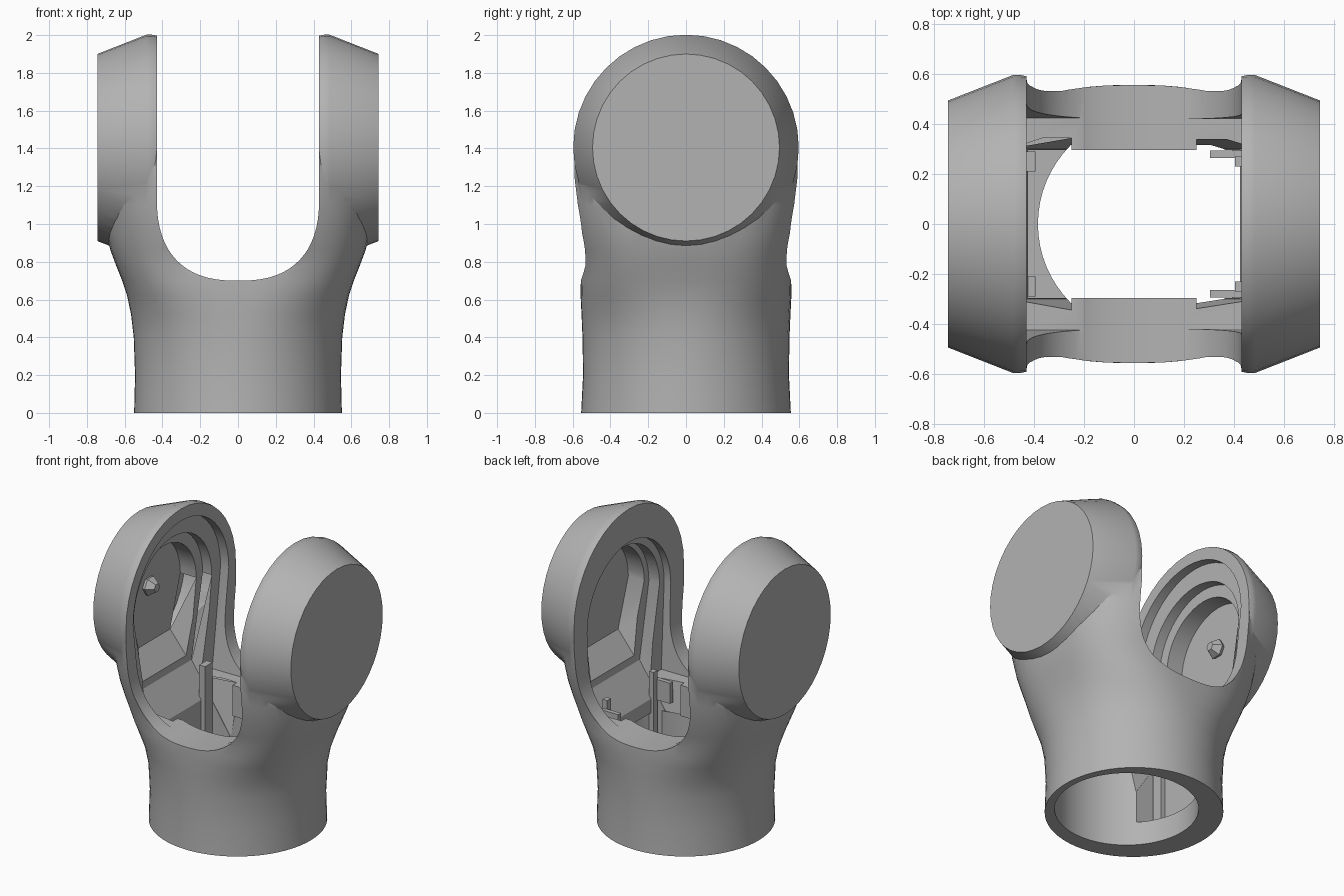
import bpy, bmesh
from math import cos, sin, pi

cube = bpy.data.objects.get("Cube")
if cube:
    bpy.data.objects.remove(cube, do_unlink=True)

grey = bpy.data.materials.new("cast_grey")
grey.use_nodes = True
grey.diffuse_color = (0.45, 0.45, 0.45, 1)
grey.node_tree.nodes["Principled BSDF"].inputs["Base Color"].default_value = (0.45, 0.45, 0.45, 1)


def loft(name, rings):
    """Closed solid through rings of equal point count."""
    bm = bmesh.new()
    rows = [[bm.verts.new(p) for p in ring] for ring in rings]
    n = len(rows[0])
    for a, b in zip(rows, rows[1:]):
        for i in range(n):
            j = (i + 1) % n
            bm.faces.new((a[i], a[j], b[j], b[i]))
    bm.faces.new(rows[0])
    bm.faces.new(rows[-1])
    bmesh.ops.recalc_face_normals(bm, faces=bm.faces)
    mesh = bpy.data.meshes.new(name)
    bm.to_mesh(mesh)
    bm.free()
    mesh.materials.append(grey)
    ob = bpy.data.objects.new(name, mesh)
    bpy.context.collection.objects.link(ob)
    return ob


def power(v, e):
    return abs(v) ** e * (1 if v >= 0 else -1)


def oval(z, rx, ry, n=2.0, cx=0.0, count=64):
    """Horizontal superellipse section."""
    ang = [2 * pi * i / count for i in range(count)]
    return [(cx + rx * power(cos(a), 2 / n), ry * power(sin(a), 2 / n), z) for a in ang]


def disc(x, r, zc=1.405, count=40):
    ang = [2 * pi * i / count for i in range(count)]
    return [(x, r * cos(a), zc + r * sin(a)) for a in ang]


def arch(x, r, zc, foot, z_foot):
    """Round-topped outline standing on a narrower foot."""
    top = [(x, r * cos(pi * i / 24), zc + r * sin(pi * i / 24)) for i in range(25)]
    return top + [(x, -foot, z_foot), (x, foot, z_foot)]


def box(name, x0, x1, y0, y1, z0, z1):
    return loft(name, [[(x0, y0, z), (x1, y0, z), (x1, y1, z), (x0, y1, z)] for z in (z0, z1)])


def combine(target, tool, operation):
    mod = target.modifiers.new("combine", "BOOLEAN")
    mod.operation = operation
    mod.solver = "EXACT"
    mod.object = tool
    bpy.context.view_layer.objects.active = target
    bpy.ops.object.modifier_apply(modifier=mod.name)
    bpy.data.objects.remove(tool, do_unlink=True)


# Flared body, round at the base and widening into the arms
sections = [
    (0, .55, .555, 2), (.2, .545, .545, 2), (.4, .552, .548, 2.05),
    (.52, .566, .553, 2.2), (.62, .587, .558, 2.5), (.7, .613, .557, 2.75),
    (.78, .645, .553, 2.9), (.86, .675, .57, 2.9), (.95, .7, .598, 2.85),
    (1.1, .72, .622, 2.95), (1.25, .72, .64, 3), (1.4, .7, .645, 3),
]
yoke = loft("yoke_body", [oval(*s) for s in sections])

# Tapered round ends of the two arms
for side in (-1, 1):
    lobe = [(.3, .585), (.43, .592), (.455, .597), (.485, .597), (.745, .495)]
    combine(yoke, loft("lobe", [disc(side * x, r) for x, r in lobe]), "UNION")

# U-shaped gap between the arms
curve = []
for i in range(33):
    a = pi + pi * i / 32
    curve.append((.43 * power(cos(a), .8), 1.15 + .45 * power(sin(a), .8)))
curve += [(.43, 2.2), (-.43, 2.2)]
combine(yoke, loft("gap", [[(x, y, z) for x, z in curve] for y in (-1, 1)]), "DIFFERENCE")

# Off-centre bore in the base and the rectangular well above it
combine(yoke, loft("bore", [oval(z, .445, .445, cx=.06) for z in (-.1, .52)]), "DIFFERENCE")
combine(yoke, box("well", -.425, .425, -.297, .297, .16, .95), "DIFFERENCE")

# Stepped recesses inside the arms, with floors sloping down into the well
pockets = [
    (-.2, -.492, .515, 1.4, .425, .73, .73),
    (-.25, -.56, .42, 1.37, .3, .35, .82),
    (-.3, -.68, .35, 1.36, .24, .55, 1.02),
    (.2, .48, .45, 1.32, .42, .73, .73),
    (.25, .56, .4, 1.32, .3, .35, .82),
    (.3, .68, .35, 1.34, .24, .55, 1.02),
]
for x0, x1, r, zc, foot, z_in, z_out in pockets:
    rings = [arch(x, r, zc, foot, z) for x, z in ((x0, z_in), (x1, z_out))]
    combine(yoke, loft("pocket", rings), "DIFFERENCE")

bpy.ops.object.select_all(action="DESELECT")
yoke.select_set(True)
bpy.context.view_layer.objects.active = yoke
bpy.ops.object.shade_smooth_by_angle(angle=pi / 6)

# Faceted pivot boss inside the right arm
loft("pivot_boss", [disc(x, r, 1.41, 6) for x, r in ((-.7, .05), (-.66, .065), (-.61, .03))])

# Guide ribs and small brackets inside the arms
for y, tag, rib_top in ((-.25, "front", .6), (.25, "back", .85)):
    box("right_rib_" + tag, -.44, -.395, y - .04, y + .04, .15, rib_top)
    box("left_bracket_" + tag, .305, .43, y + (.015 if y > 0 else -.045),
        y + (.045 if y > 0 else -.015), .6, .74)
    box("left_rib_" + tag, .405, .44, y - .02, y + .02, .15, .8)
